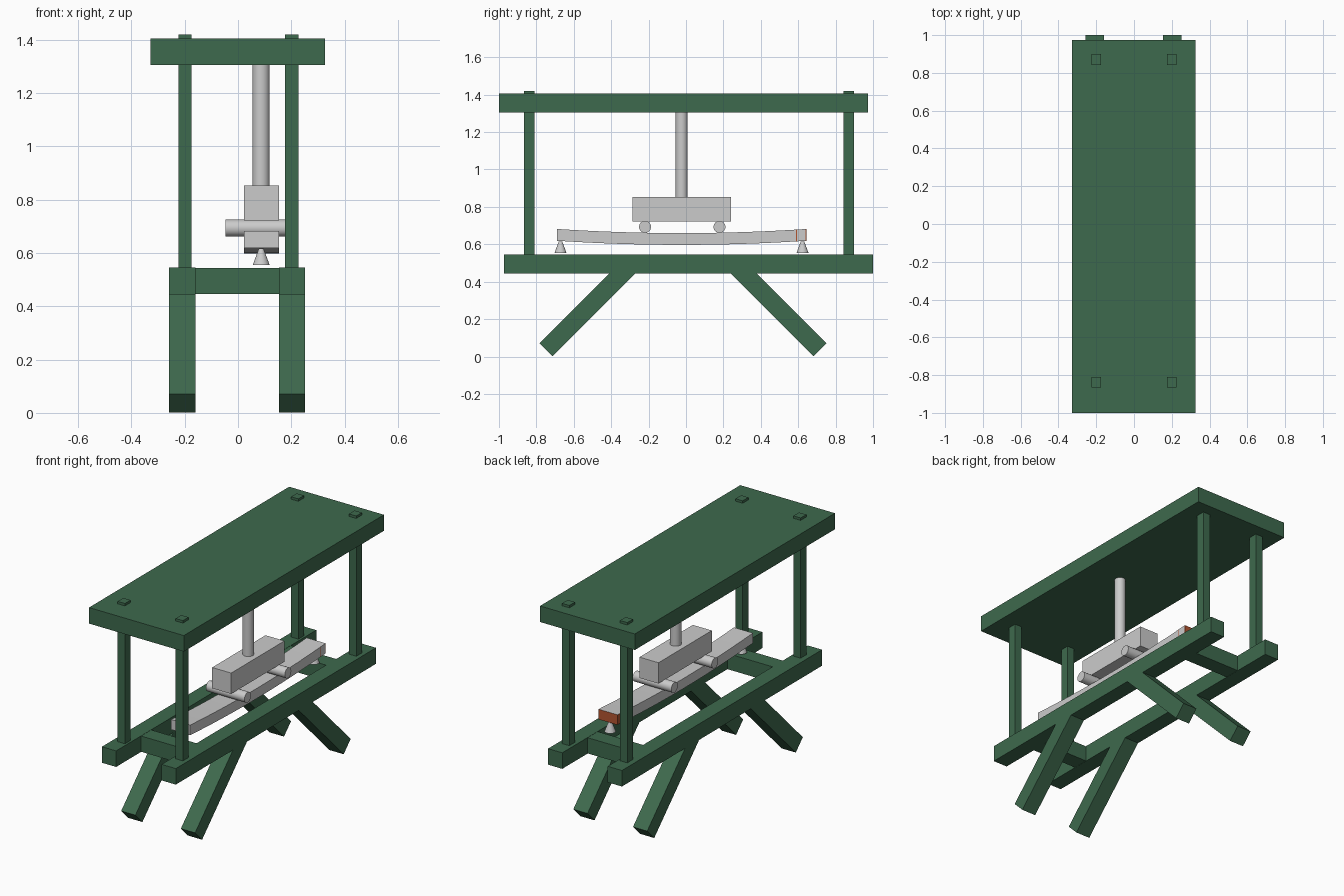
import bpy, bmesh, math
from mathutils import Matrix, Vector

cube = bpy.data.objects.get("Cube")
if cube:
    bpy.data.objects.remove(cube, do_unlink=True)


def material(name, r, g, b):
    m = bpy.data.materials.new(name)
    m.use_nodes = True
    m.diffuse_color = (r, g, b, 1)
    m.node_tree.nodes["Principled BSDF"].inputs["Base Color"].default_value = (r, g, b, 1)
    return m


green = material("frame_green", 0.048, 0.142, 0.075)
grey = material("machine_grey", 0.6, 0.6, 0.6)
orange = material("end_orange", 0.45, 0.09, 0.03)


def finish(name, bm, *mats):
    bmesh.ops.recalc_face_normals(bm, faces=bm.faces)
    mesh = bpy.data.meshes.new(name)
    bm.to_mesh(mesh)
    bm.free()
    for m in mats:
        mesh.materials.append(m)
    ob = bpy.data.objects.new(name, mesh)
    bpy.context.collection.objects.link(ob)
    return ob


def box(name, x, y, z, mat):
    """Box from its extents on each axis."""
    bm = bmesh.new()
    centre = Vector([sum(r) / 2 for r in (x, y, z)])
    size = [r[1] - r[0] for r in (x, y, z)]
    bmesh.ops.create_cube(bm, size=1, matrix=Matrix.Translation(centre) @ Matrix.Diagonal((*size, 1)))
    return finish(name, bm, mat)


def bar(name, start, end, width, mat):
    """Square bar between two points, square to its own axis."""
    a, b = Vector(start), Vector(end)
    d = b - a
    bm = bmesh.new()
    turn = Matrix.Rotation(-math.atan2(d.y, d.z), 4, 'X')
    bmesh.ops.create_cube(bm, size=1, matrix=Matrix.Translation((a + b) / 2) @ turn
                          @ Matrix.Diagonal((width, width, d.length, 1)))
    return finish(name, bm, mat)


def cone(name, centre, r1, r2, depth, mat, axis='Z'):
    bm = bmesh.new()
    turn = Matrix.Rotation(math.pi / 2, 4, 'Y') if axis == 'X' else Matrix()
    bmesh.ops.create_cone(bm, cap_ends=True, segments=32, radius1=r1, radius2=r2,
                          depth=depth, matrix=Matrix.Translation(centre) @ turn)
    ob = finish(name, bm, mat)
    bpy.ops.object.select_all(action='DESELECT')
    ob.select_set(True)
    bpy.context.view_layer.objects.active = ob
    bpy.ops.object.shade_smooth_by_angle(angle=math.radians(40))
    return ob


# Frame: top plate, rails, posts and slanted legs
box("top_plate", (-0.328, 0.326), (-1.0, 0.973), (1.305, 1.405), green)
for side, x in (("right", -0.209), ("left", 0.203)):
    box(side + "_rail", (x - 0.049, x + 0.049), (-0.973, 1.0), (0.445, 0.545), green)
    px = -0.199 if x < 0 else 0.201
    for end, y, foot, top in (("front", -0.838, -0.7485, -0.296), ("back", 0.871, 0.7165, 0.264)):
        box(f"{end}_{side}_post", (px - 0.025, px + 0.025), (y - 0.028, y + 0.028), (0.5, 1.42), green)
        bar(f"{end}_{side}_leg", (x, foot, 0.037), (x, top, 0.4895), 0.098, green)

# Cross beams joining the rails
box("front_cross_beam", (-0.17, 0.165), (-0.727, -0.627), (0.446, 0.544), green)
box("back_cross_beam", (-0.17, 0.165), (0.65, 0.75), (0.446, 0.544), green)

# Press: ram, loading block and two rollers
CX, CY = 0.087, -0.023
cone("ram", (CX, CY, 1.075), 0.032, 0.032, 0.47, grey)
box("loading_block", (0.022, 0.153), (-0.286, 0.24), (0.722, 0.852), grey)
for name, y in (("front_roller", -0.219), ("back_roller", 0.179)):
    cone(name, (CX, y, 0.693), 0.032, 0.032, 0.266, grey, 'X')

# Cone supports under the specimen
for name, y in (("front_support", -0.671), ("back_support", 0.623)):
    cone(name, (CX, y, 0.585), 0.032, 0.009, 0.062, grey)

# Sagging specimen with an orange end section
HALF, CUT = 0.668, 0.588
stations = [CY - HALF + i * (CUT - CY + HALF) / 24 for i in range(25)]
stations += [CUT + 0.005, CY + HALF - 0.005, CY + HALF]
bm = bmesh.new()
rings = []
for y in stations:
    z = 0.597 + 0.022 * ((y - CY) / HALF) ** 2
    rings.append([bm.verts.new(p) for p in
                  ((0.022, y, z), (0.153, y, z), (0.153, y, z + 0.063), (0.022, y, z + 0.063))])
for a, b in zip(rings, rings[1:]):
    for i in range(4):
        j = (i + 1) % 4
        bm.faces.new((a[i], a[j], b[j], b[i]))
bm.faces.new(rings[0])
bm.faces.new(rings[-1])
bmesh.ops.recalc_face_normals(bm, faces=bm.faces)
for f in bm.faces:
    y = f.calc_center_median().y
    if y > CUT:
        plain = f.normal.z > 0.5 or (f.normal.x > 0.5 and CUT + 0.006 < y < CY + HALF - 0.006)
        f.material_index = 0 if plain else 1
finish("specimen", bm, grey, orange)
